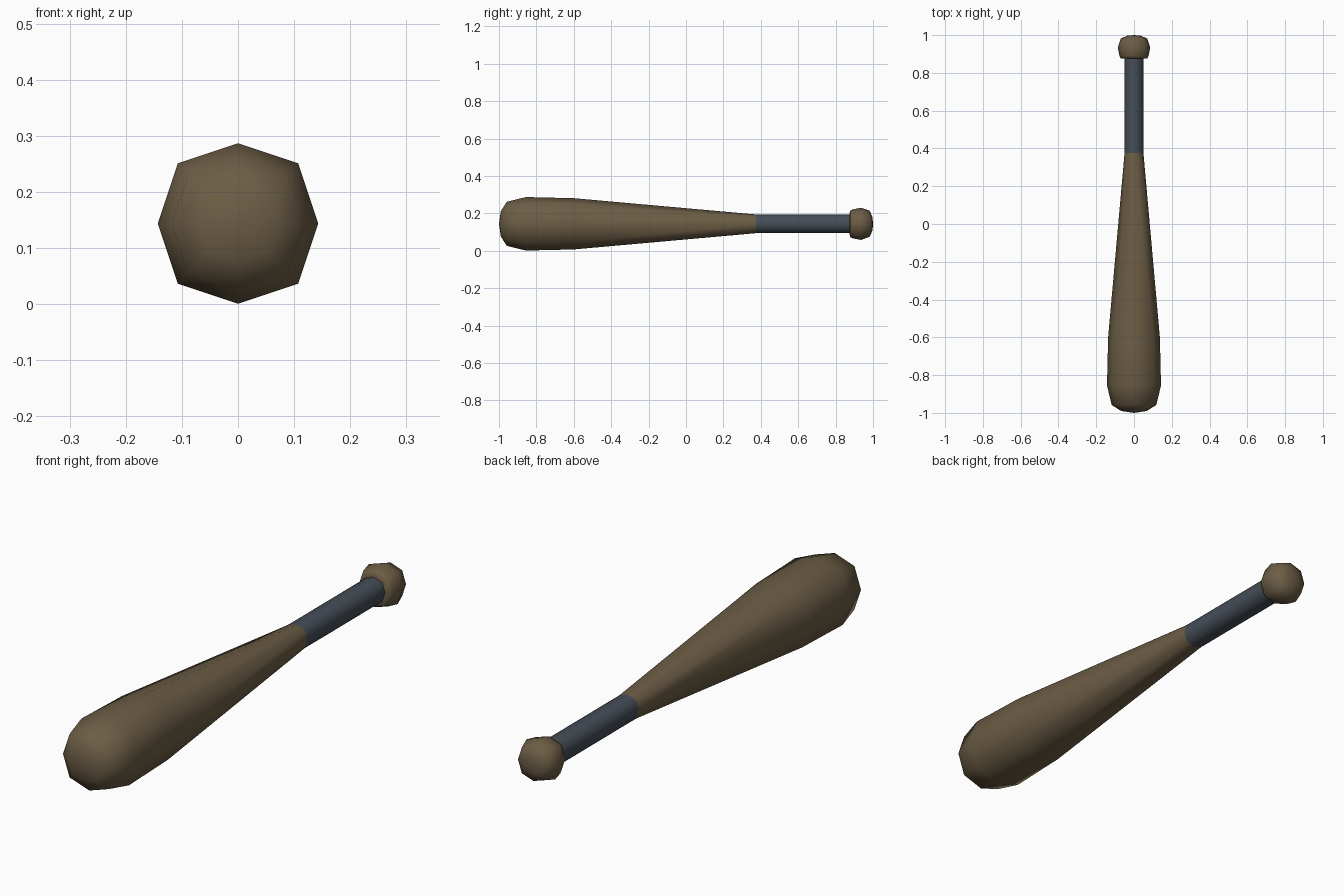
import bpy
import bmesh

if "Cube" in bpy.data.objects:
    bpy.data.objects.remove(bpy.data.objects["Cube"])

CZ = 0.144   # height of the bat's axis
# Eight-sided cross-section, slightly full on the diagonals
OCT = [(1, 0), (.75, .75), (0, 1), (-.75, .75),
       (-1, 0), (-.75, -.75), (0, -1), (.75, -.75)]


def material(name, rgb):
    m = bpy.data.materials.new(name)
    m.diffuse_color = (*rgb, 1)
    m.use_nodes = True
    m.node_tree.nodes["Principled BSDF"].inputs["Base Color"].default_value = m.diffuse_color
    return m


def lathe(name, profile, mat, start=None, end=None, angle=None):
    """Sweep octagon rings (y, radius) along y; start/end are cap centre y."""
    bm = bmesh.new()
    rings = [[bm.verts.new((x * r, y, CZ + z * r)) for x, z in OCT]
             for y, r in profile]
    for a, b in zip(rings, rings[1:]):
        for i in range(8):
            j = (i + 1) % 8
            bm.faces.new((a[i], b[i], b[j], a[j]))
    if start is not None:
        c = bm.verts.new((0, start, CZ))
        for i in range(8):
            bm.faces.new((c, rings[0][i], rings[0][(i + 1) % 8]))
    if end is not None:
        c = bm.verts.new((0, end, CZ))
        for i in range(8):
            bm.faces.new((c, rings[-1][(i + 1) % 8], rings[-1][i]))
    me = bpy.data.meshes.new(name)
    bm.to_mesh(me)
    bm.free()
    me.materials.append(mat)
    for p in me.polygons:
        p.use_smooth = True
    ob = bpy.data.objects.new(name, me)
    bpy.context.collection.objects.link(ob)
    return ob


wood = material("wood", (.15, .11, .06))
wrap = material("grip_wrap", (.06, .075, .095))

# Barrel tapering to the handle
lathe("barrel", [(-.99, .068), (-.958, .118), (-.855, .143), (-.6, .137),
                 (.375, .05)], wood, start=-1.0)
# Wrapped grip
lathe("grip", [(.375, .05), (.875, .05)], wrap)
# End knob
lathe("knob", [(.875, .05), (.876, .07), (.89, .077), (.935, .086),
               (.982, .07), (.997, .036)], wood, end=1.0)
